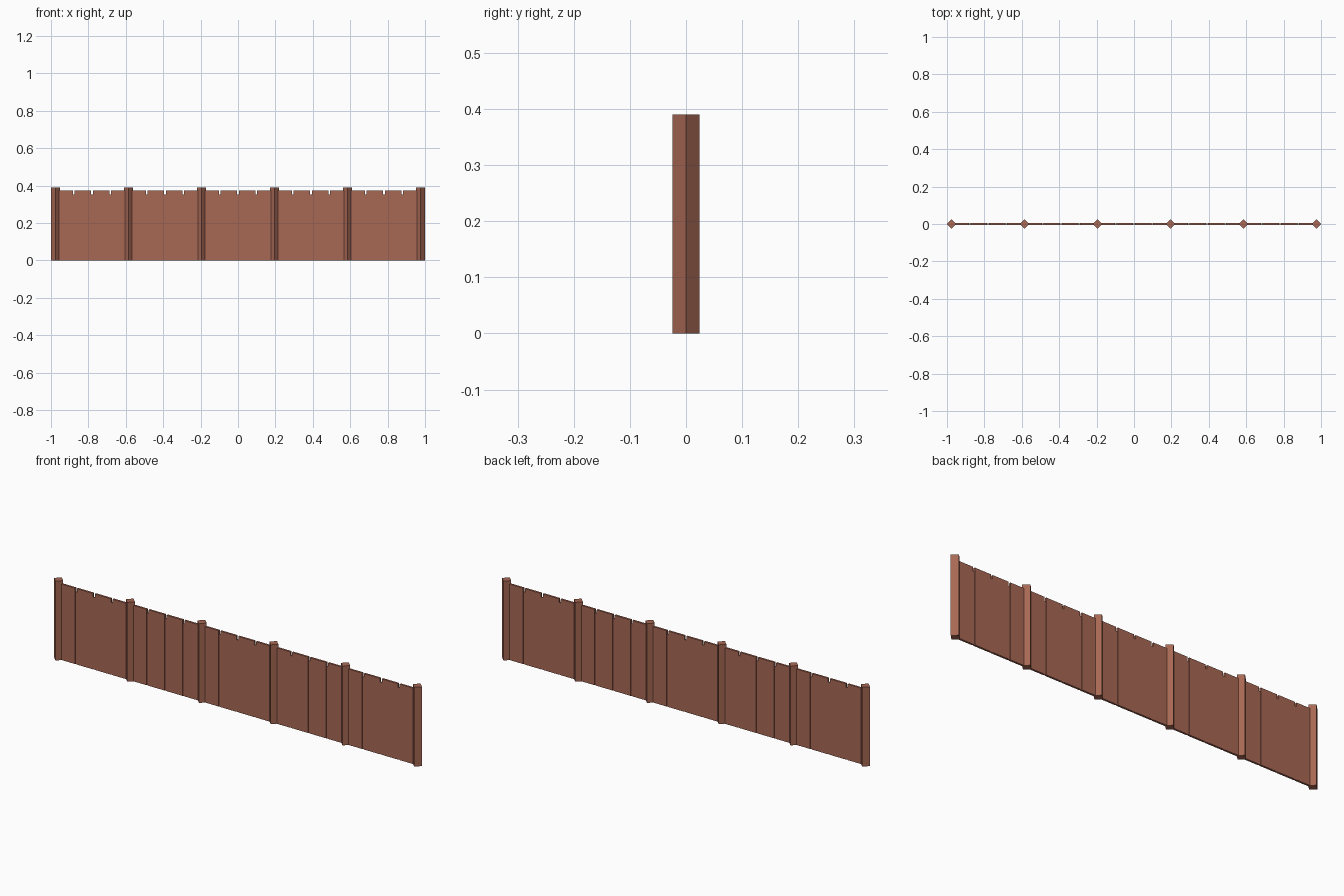
import bpy, math

if "Cube" in bpy.data.objects:
    bpy.data.objects.remove(bpy.data.objects["Cube"])

wood = bpy.data.materials.new("red_brown_wood")
wood.diffuse_color = (0.39, 0.138, 0.089, 1)
wood.use_nodes = True
wood.node_tree.nodes["Principled BSDF"].inputs["Base Color"].default_value = wood.diffuse_color

POSTS, PLANKS = 6, 4
POST_R, POST_H = 0.0245, 0.39
SPAN = 2 * (1 - POST_R)
BAY = SPAN / (POSTS - 1)
PITCH = BAY / PLANKS
GAP = 0.010


def box(name, x0, x1, depth, height):
    bpy.ops.mesh.primitive_cube_add(size=1, location=((x0 + x1) / 2, 0, height / 2))
    ob = bpy.context.object
    ob.name = name
    ob.scale = (x1 - x0, depth, height)
    bpy.ops.object.transform_apply(location=False, rotation=False, scale=True)
    ob.data.materials.append(wood)


# Square posts turned 45 degrees
for i in range(POSTS):
    x = -SPAN / 2 + i * BAY
    bpy.ops.mesh.primitive_cylinder_add(vertices=4, radius=POST_R, depth=POST_H,
                                        location=(x, 0, POST_H / 2))
    post = bpy.context.object
    post.name = f"post_{i + 1}"
    post.data.materials.append(wood)

# Bays: upright planks with a lower, thinner filler strip in each joint
for b in range(POSTS - 1):
    start = -SPAN / 2 + b * BAY
    for p in range(PLANKS):
        x0, x1 = start + p * PITCH, start + (p + 1) * PITCH
        left = x0 + (GAP / 2 if p else 0)
        right = x1 - (GAP / 2 if p < PLANKS - 1 else 0)
        box(f"plank_{b + 1}_{p + 1}", left, right, 0.010, 0.373)
        if p < PLANKS - 1:
            box(f"joint_strip_{b + 1}_{p + 1}", x1 - GAP / 2, x1 + GAP / 2, 0.006, 0.354)
